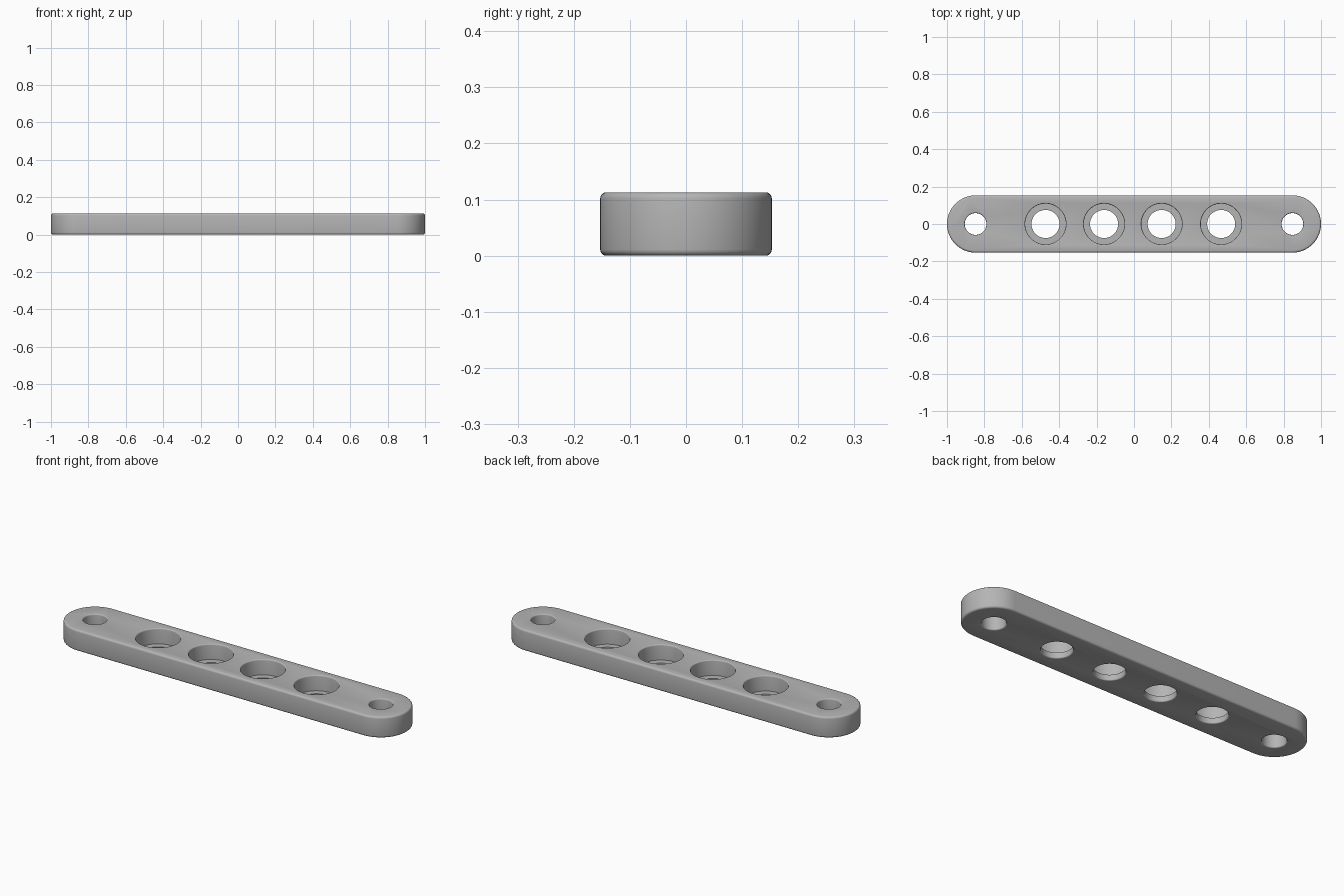
import bpy, bmesh, math

if "Cube" in bpy.data.objects:
    bpy.data.objects.remove(bpy.data.objects["Cube"], do_unlink=True)

HEIGHT, RADIUS, END_X = 0.113, 0.153, 0.847
EDGE, RIM, FLOOR = 0.011, 0.006, 0.03

grey = bpy.data.materials.new("plain grey")
grey.use_nodes = True
grey.diffuse_color = (0.46, 0.46, 0.46, 1)
grey.node_tree.nodes["Principled BSDF"].inputs["Base Color"].default_value = (0.46, 0.46, 0.46, 1)


def make_object(name, bm):
    bmesh.ops.recalc_face_normals(bm, faces=bm.faces)
    mesh = bpy.data.meshes.new(name)
    bm.to_mesh(mesh)
    bm.free()
    mesh.materials.append(grey)
    obj = bpy.data.objects.new(name, mesh)
    bpy.context.collection.objects.link(obj)
    return obj


def flare(wall, z_face, up):
    """Rounded rim from the wall out to a face, plus a point beyond it."""
    arc = []
    for i in range(5):
        a = math.radians(22.5 * i)
        arc.append((wall + RIM * (1 - math.cos(a)), z_face + up * RIM * (math.sin(a) - 1)))
    return arc + [(wall + RIM, z_face + up * 0.03)]


def lathe(bm, x, profile, steps=64):
    """Closed solid of revolution about a vertical axis at x."""
    rings = []
    for r, z in profile:
        rings.append([bm.verts.new((x + r * math.cos(math.tau * k / steps),
                                    r * math.sin(math.tau * k / steps), z))
                      for k in range(steps)])
    for low, high in zip(rings, rings[1:]):
        for k in range(steps):
            n = (k + 1) % steps
            bm.faces.new((low[k], low[n], high[n], high[k]))
    bm.faces.new(rings[0][::-1])
    bm.faces.new(rings[-1])


# Bar with round ends and softened outer edges
bm = bmesh.new()
outline = []
for side, start in ((1, -90), (-1, 90)):
    for i in range(33):
        a = math.radians(start + 180 * i / 32)
        outline.append(bm.verts.new((side * END_X + RADIUS * math.cos(a), RADIUS * math.sin(a), 0)))
base = bm.faces.new(outline)
top = bmesh.ops.extrude_face_region(bm, geom=[base])
bmesh.ops.translate(bm, vec=(0, 0, HEIGHT),
                    verts=[g for g in top["geom"] if isinstance(g, bmesh.types.BMVert)])
rims = [e for e in bm.edges if abs(e.verts[0].co.z - e.verts[1].co.z) < 0.001]
bmesh.ops.bevel(bm, geom=rims, offset=EDGE, segments=4, profile=0.5, affect='EDGES')
bar = make_object("bar", bm)

# Cutter: end holes and stepped holes
bm = bmesh.new()
for x in (-END_X, END_X):
    lathe(bm, x, flare(0.058, 0, -1)[::-1] + flare(0.058, HEIGHT, 1))
for x in (-0.473, -0.16, 0.148, 0.466):
    lathe(bm, x, flare(0.075, 0, -1)[::-1] + [(0.075, FLOOR), (0.109, FLOOR)]
          + flare(0.109, HEIGHT, 1))
cutter = make_object("hole_cutter", bm)
cutter.hide_render = True

cut = bar.modifiers.new("holes", 'BOOLEAN')
cut.operation = 'DIFFERENCE'
cut.solver = 'EXACT'
cut.object = cutter

bpy.ops.object.select_all(action='DESELECT')
bar.select_set(True)
bpy.context.view_layer.objects.active = bar
bpy.ops.object.modifier_apply(modifier=cut.name)
bpy.data.objects.remove(cutter, do_unlink=True)
bpy.ops.object.shade_smooth_by_angle(angle=math.radians(35))
